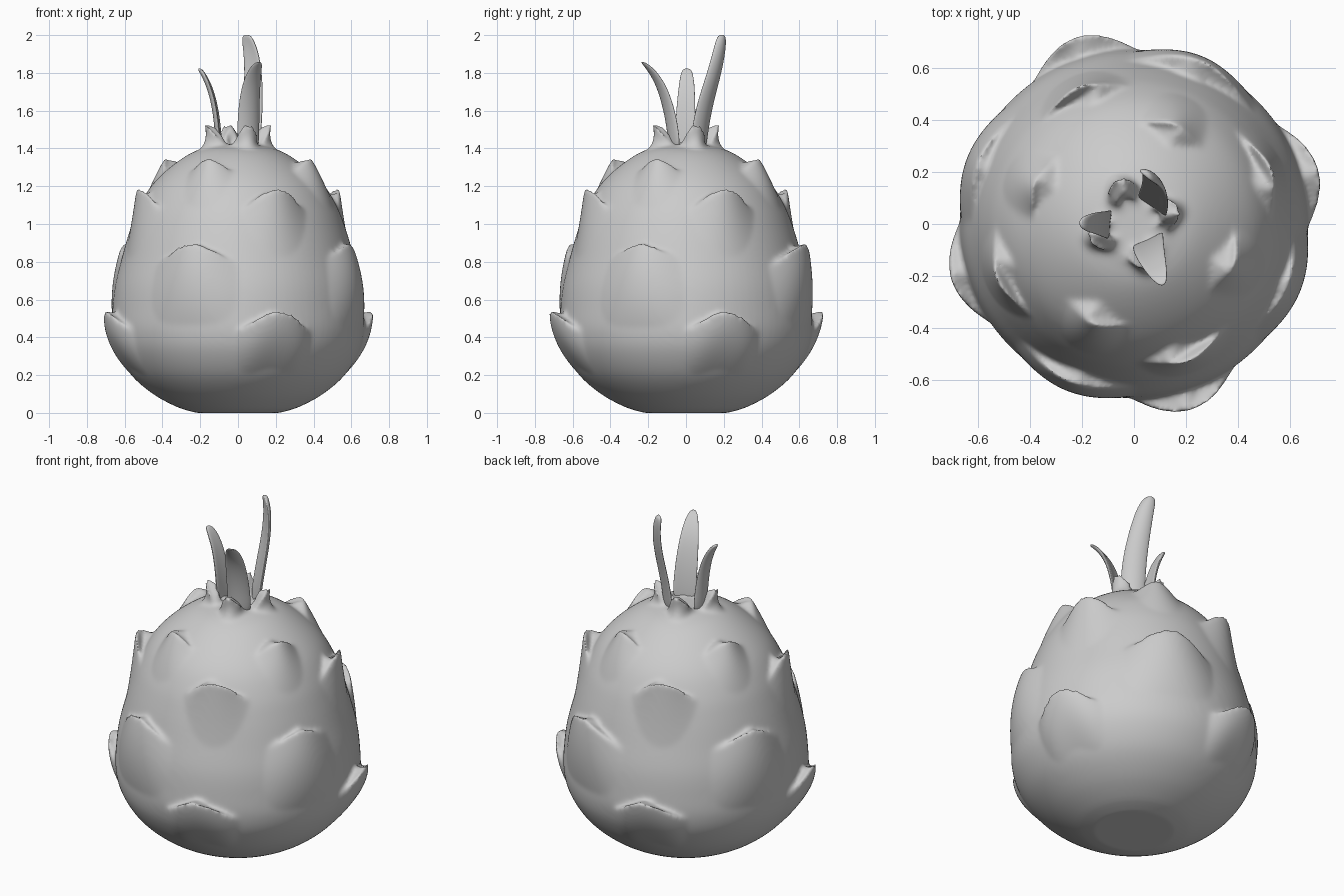
import bpy, bmesh
from math import sin, cos, tau, radians
from mathutils import Vector

if "Cube" in bpy.data.objects:
    bpy.data.objects.remove(bpy.data.objects["Cube"])

# Base fruit profile: (radius, height)
KEYS = [(0.22, 0.0), (0.32, 0.03), (0.45, 0.10), (0.565, 0.20), (0.64, 0.32), (0.668, 0.43),
        (0.665, 0.55), (0.65, 0.68), (0.615, 0.82), (0.575, 0.96), (0.53, 1.08),
        (0.46, 1.2), (0.36, 1.3), (0.24, 1.38), (0.12, 1.42)]


def spline(keys, steps):
    """Catmull-Rom curve through the key points."""
    p = [Vector(k) for k in keys]
    p = [2 * p[0] - p[1]] + p + [2 * p[-1] - p[-2]]
    out = []
    for a, b, c, d in zip(p, p[1:], p[2:], p[3:]):
        for k in range(steps):
            t = k / steps
            out.append(0.5 * (2 * b + (c - a) * t + (2 * a - 5 * b + 4 * c - d) * t * t
                              + (3 * b - a - 3 * c + d) * t ** 3))
    return out + [p[-2]]


PROFILE = spline(KEYS, 5)


def body_radius(z):
    for (r0, z0), (r1, z1) in zip(PROFILE, PROFILE[1:]):
        if z <= z1:
            return r0 + (r1 - r0) * (z - z0) / (z1 - z0)
    return PROFILE[-1][0]


def make_object(name, bm):
    bmesh.ops.recalc_face_normals(bm, faces=bm.faces)
    for f in bm.faces:
        f.smooth = True
    me = bpy.data.meshes.new(name)
    bm.to_mesh(me)
    bm.free()
    ob = bpy.data.objects.new(name, me)
    bpy.context.collection.objects.link(ob)
    return ob


def loft(bm, rings):
    """Skin closed rings of points and cap both ends."""
    vs = [[bm.verts.new(p) for p in ring] for ring in rings]
    n = len(vs[0])
    for a, b in zip(vs, vs[1:]):
        for i in range(n):
            bm.faces.new((a[i], a[(i + 1) % n], b[(i + 1) % n], b[i]))
    bm.faces.new(vs[0])
    bm.faces.new(vs[-1])


def add_scale(bm, angle, tip_r, tip_z, length, half_angle, droop, thick, bulge):
    """Shield-shaped scale that grows out of the skin and ends in a raised lip."""
    nu, nv = 28, 18
    base_z = tip_z - length
    base_r = body_radius(base_z) - 0.012
    ctrl_r = 2 * (body_radius(tip_z - 0.45 * length) + bulge) - 0.5 * (base_r + tip_r)
    rings = []
    for j in range(nv + 1):
        v = j / nv
        centre = (1 - v) ** 2 * base_r + 2 * v * (1 - v) * ctrl_r + v * v * tip_r
        outer, inner = [], []
        for i in range(nu + 1):
            u = 2 * i / nu - 1
            z = base_z + length * v * (1 - droop * (1 - (1 - u * u) ** 2.5))
            blend = (1 - u * u) ** 2
            r = centre * blend + (body_radius(z) - 0.015) * (1 - blend)
            a = angle + u * half_angle
            outer.append((r * cos(a), r * sin(a), z))
            q = r - thick
            inner.append((q * cos(a), q * sin(a), z - 0.03 * v))
        rings.append(outer + inner[::-1])
    loft(bm, rings)


# Fruit body with five staggered rows of four scales, fused together
bm = bmesh.new()
loft(bm, [[(r * cos(tau * i / 96), r * sin(tau * i / 96), z) for i in range(96)]
          for r, z in PROFILE])
# start angle, four tip radii, then tip height, length, half angle, droop, thickness, bulge
ROWS = [(17, (0.74, 0.755, 0.735, 0.75), 0.545, 0.44, 0.42, 0.30, 0.11, 0.015),
        (68, (0.68, 0.645, 0.655, 0.635), 0.90, 0.62, 0.58, 0.25, 0.11, 0.03),
        (22, (0.57, 0.57, 0.57, 0.57), 1.195, 0.50, 0.52, 0.32, 0.11, 0.025),
        (68, (0.415, 0.415, 0.415, 0.415), 1.35, 0.36, 0.58, 0.36, 0.11, 0.03),
        (19, (0.195, 0.195, 0.195, 0.195), 1.545, 0.30, 0.85, 0.50, 0.07, 0.055)]
for deg, radii, *params in ROWS:
    for k, tip_r in enumerate(radii):
        add_scale(bm, radians(deg + 90 * k), tip_r, *params)
fruit = make_object("fruit_body", bm)
rm = fruit.modifiers.new("fuse", 'REMESH')
rm.mode = 'VOXEL'
rm.voxel_size = 0.0105
rm.use_smooth_shade = True
sm = fruit.modifiers.new("soften", 'SMOOTH')
sm.factor = 0.5
sm.iterations = 16


def leaf(name, side, path):
    """Curved blade: path holds (x, y, z, half width)."""
    side = Vector(side).normalized()
    bm = bmesh.new()
    out = Vector((side.y, -side.x, 0))
    if out.dot(Vector(path[-1][:2] + (0,))) < 0:
        out = -out
    rings = []
    for x, y, z, w in path:
        c, t = Vector((x, y, z)), min(0.015, w * 0.6)
        ring = []
        for i in range(10):
            a = tau * i / 10
            s = cos(a)
            # edges cup slightly toward the stem axis
            ring.append(c + side * (w * s) + out * (t * sin(a) - 0.25 * w * s * s))
        rings.append(ring)
    loft(bm, rings)
    ob = make_object(name, bm)
    sub = ob.modifiers.new("smooth", 'SUBSURF')
    sub.levels = sub.render_levels = 2


# Crown leaves
leaf("tall_leaf", (-0.75, 0.6, 0),
     [(0.075, 0.075, 1.38, 0.07), (0.08, 0.085, 1.5, 0.072), (0.09, 0.115, 1.65, 0.07),
      (0.09, 0.16, 1.8, 0.062), (0.075, 0.185, 1.92, 0.052), (0.055, 0.192, 1.98, 0.04),
      (0.048, 0.192, 2.003, 0.02)])
leaf("front_leaf", (0.87, 0.4, 0),
     [(0.06, -0.07, 1.38, 0.068), (0.06, -0.08, 1.5, 0.068), (0.064, -0.105, 1.63, 0.065),
      (0.076, -0.145, 1.75, 0.055), (0.098, -0.2, 1.83, 0.038), (0.113, -0.235, 1.86, 0.016)])
leaf("side_leaf", (0.1, 1, 0),
     [(-0.105, 0.0, 1.38, 0.06), (-0.11, 0.0, 1.5, 0.058), (-0.125, 0.0, 1.62, 0.053),
      (-0.15, 0.005, 1.72, 0.046), (-0.185, 0.005, 1.795, 0.036), (-0.207, 0.005, 1.825, 0.02)])
